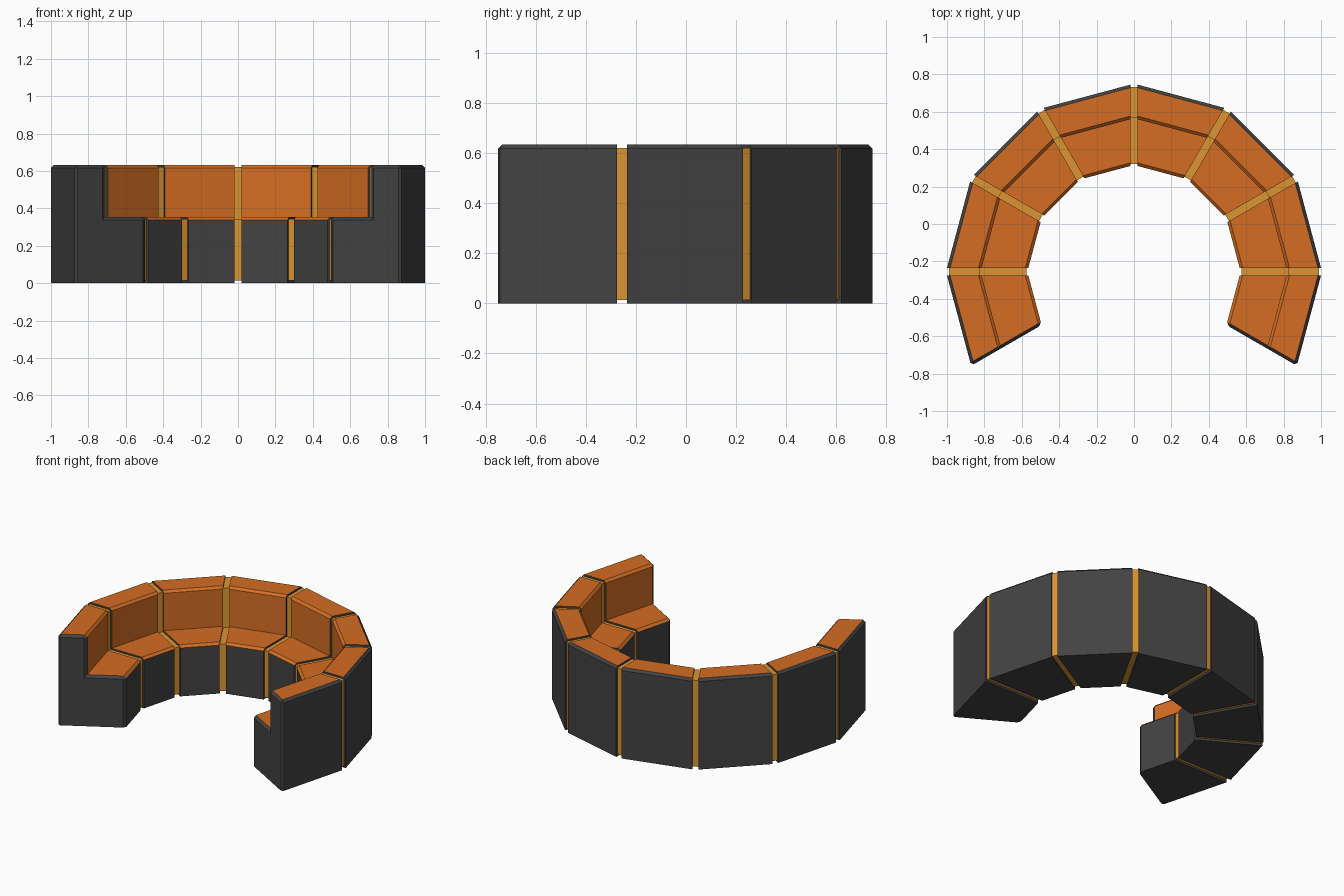
import bpy, bmesh
from math import radians, sin, cos, tan

if "Cube" in bpy.data.objects:
    bpy.data.objects.remove(bpy.data.objects["Cube"])

# Main sizes: radii along the seams, heights, half seam gap, chamfer
CENTRE_Y = -0.255
INNER, WALL, OUTER = 0.565, 0.815, 1.0
SEAT, TOP = 0.355, 0.633
GAP, CHAMFER = 0.02, 0.016
STEP = 30
HALF = radians(STEP / 2)


def material(name, colour):
    mat = bpy.data.materials.new(name)
    mat.use_nodes = True
    mat.diffuse_color = (*colour, 1)
    mat.node_tree.nodes["Principled BSDF"].inputs["Base Color"].default_value = (*colour, 1)
    return mat


charcoal = material("charcoal shell", (0.056, 0.056, 0.056))
orange = material("orange upholstery", (0.66, 0.155, 0.017))
gold = material("gold divider", (0.70, 0.30, 0.032))


def l_profile(inner, wall, outer, base, seat, top):
    return [(inner, base), (outer, base), (outer, top), (wall, top), (wall, seat), (inner, seat)]


def loft(low, high):
    """Close two matching outlines into a solid."""
    bm = bmesh.new()
    rings = [[bm.verts.new(p) for p in ring] for ring in (low, high)]
    count = len(low)
    for j in range(count):
        k = (j + 1) % count
        bm.faces.new((rings[0][j], rings[0][k], rings[1][k], rings[1][j]))
    for ring in rings:
        bm.faces.new(ring)
    bmesh.ops.recalc_face_normals(bm, faces=bm.faces)
    return bm, rings


def finish(name, bm, angle, materials):
    mesh = bpy.data.meshes.new(name)
    bm.to_mesh(mesh)
    bm.free()
    for mat in materials:
        mesh.materials.append(mat)
    obj = bpy.data.objects.new(name, mesh)
    obj.location.y = CENTRE_Y
    obj.rotation_euler.z = radians(angle)
    bpy.context.collection.objects.link(obj)


def sofa_section(index, angle, cap):
    """One wedge; cap is 0 or 1 for an exposed end side, else None."""
    outline = l_profile(INNER, WALL, OUTER, 0, SEAT, TOP)
    sides = []
    for side, sign in enumerate((-1, 1)):
        gap = 0 if side == cap else GAP
        ring = []
        for r, z in outline:
            u = r * cos(HALF) + GAP * sin(HALF)
            ring.append((u, sign * (u * tan(HALF) - gap / cos(HALF)), z))
        sides.append(ring)
    bm, rings = loft(*sides)

    # Chamfer the upper long edges, and all upright edges of an exposed end
    edges = [bm.edges.get((rings[0][j], rings[1][j])) for j in (2, 3, 5)]
    if cap is not None:
        ring = rings[cap]
        edges += [bm.edges.get((ring[j], ring[(j + 1) % 6])) for j in range(1, 6)]
    bmesh.ops.bevel(bm, geom=edges, offset=CHAMFER, offset_type='OFFSET',
                    segments=1, profile=0.5, affect='EDGES', clamp_overlap=True)
    bm.normal_update()

    # Upholstery on the seat, the top and the inner wall
    for face in bm.faces:
        n = face.normal
        cushion = n.z > 0.5 and n.x < 0.3 and abs(n.y) < 0.3
        backrest = n.x < -0.9 and face.calc_center_median().z > SEAT
        face.material_index = int(cushion or backrest)
    finish(f"sofa_section_{index + 1}", bm, angle, (charcoal, orange))


def divider(index, angle):
    """Thin recessed slab filling a seam."""
    outline = l_profile(INNER + 0.01, WALL + 0.01, OUTER - 0.012, 0.014, SEAT - 0.012, TOP - 0.013)
    bm, _ = loft(*[[(r, y, z) for r, z in outline] for y in (-GAP, GAP)])
    finish(f"seam_divider_{index + 1}", bm, angle, (gold,))


for i in range(8):
    sofa_section(i, STEP * (i - 0.5), {0: 0, 7: 1}.get(i))
for i in range(7):
    divider(i, STEP * i)
